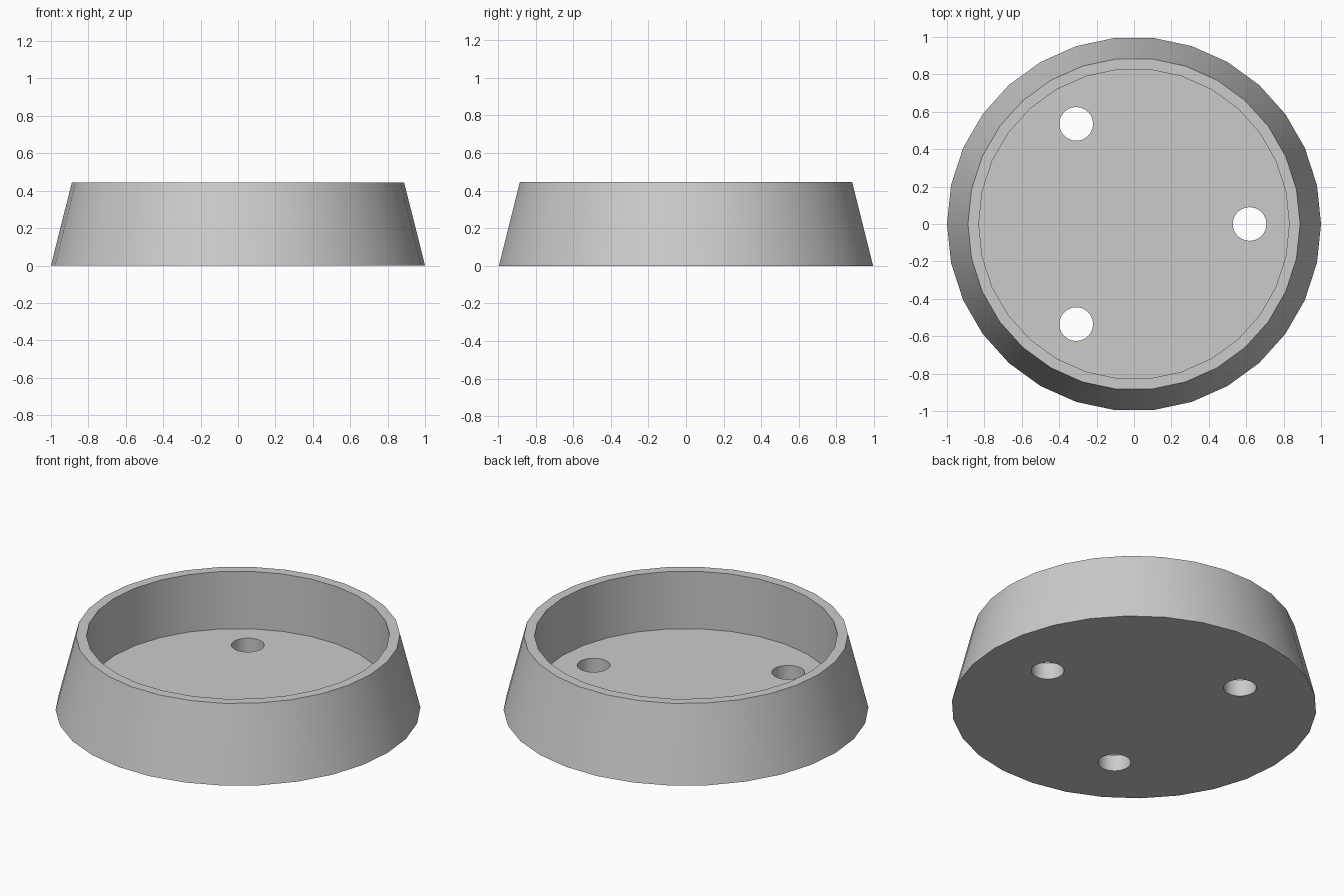
import bpy
import bmesh
import math
from mathutils import Matrix

SIDES = 30
HEIGHT = 0.445
FLOOR = 0.098

cube = bpy.data.objects.get("Cube")
if cube:
    bpy.data.objects.remove(cube, do_unlink=True)

# Single grey material
grey = bpy.data.materials.new("plain_grey")
grey.use_nodes = True
colour = (0.6, 0.6, 0.6, 1.0)
grey.diffuse_color = colour
grey.node_tree.nodes["Principled BSDF"].inputs["Base Color"].default_value = colour


def add_object(name, bm):
    bmesh.ops.recalc_face_normals(bm, faces=bm.faces)
    mesh = bpy.data.meshes.new(name)
    bm.to_mesh(mesh)
    bm.free()
    obj = bpy.data.objects.new(name, mesh)
    bpy.context.collection.objects.link(obj)
    return obj


def ring(bm, radius, z):
    step = 2 * math.pi / SIDES
    return [bm.verts.new((radius * math.cos(i * step), radius * math.sin(i * step), z))
            for i in range(SIDES)]


# Tapered dish: outer base, outer rim, inner rim, floor edge
bm = bmesh.new()
profile = [(1.0, 0), (0.888, HEIGHT), (0.83, HEIGHT), (0.83, FLOOR)]
rings = [ring(bm, r, z) for r, z in profile]
for low, high in zip(rings, rings[1:]):
    for i in range(SIDES):
        j = (i + 1) % SIDES
        bm.faces.new((low[i], low[j], high[j], high[i]))
bm.faces.new(rings[0][::-1])
bm.faces.new(rings[-1])
dish = add_object("round_dish", bm)
dish.data.materials.append(grey)

# Three evenly spaced holes through the floor
bm = bmesh.new()
for k in range(3):
    place = Matrix.Rotation(k * math.tau / 3, 4, "Z") @ Matrix.Translation((0.618, 0, FLOOR / 2))
    bmesh.ops.create_cone(bm, cap_ends=True, segments=32, radius1=0.09, radius2=0.09,
                          depth=0.3, matrix=place)
cutter = add_object("hole_cutter", bm)
cutter.hide_render = True
cutter.data.materials.append(grey)

holes = dish.modifiers.new("floor_holes", "BOOLEAN")
holes.operation = "DIFFERENCE"
holes.solver = "EXACT"
holes.object = cutter

bpy.ops.object.select_all(action="DESELECT")
dish.select_set(True)
bpy.context.view_layer.objects.active = dish
bpy.ops.object.modifier_apply(modifier=holes.name)
bpy.data.objects.remove(cutter, do_unlink=True)

# Smooth walls with crisp rims
bpy.ops.object.shade_smooth_by_angle(angle=math.radians(30))
